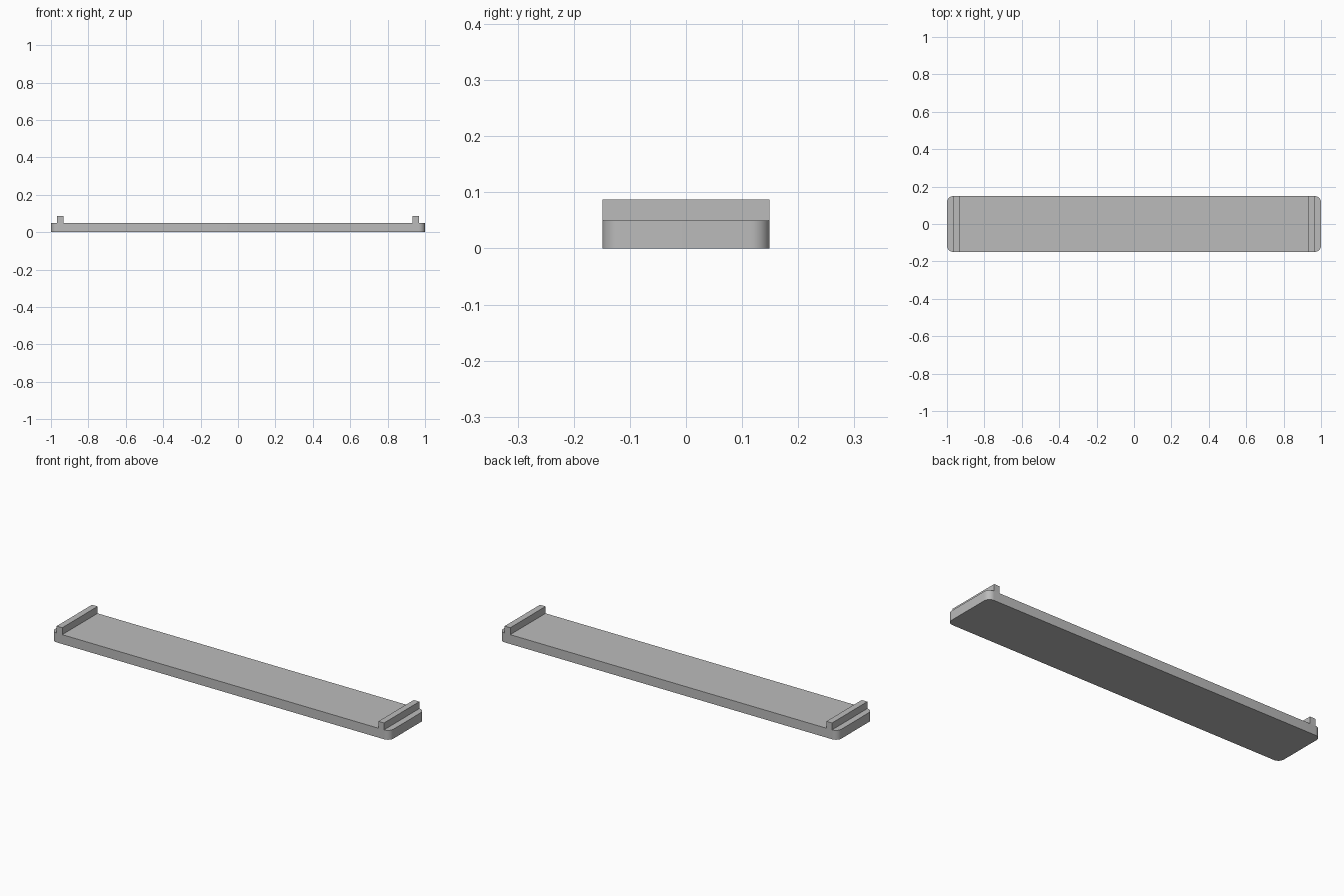
import bpy
import bmesh
from math import cos, sin, pi

if "Cube" in bpy.data.objects:
    bpy.data.objects.remove(bpy.data.objects["Cube"])

HALF_X, HALF_Y = 1.0, 0.149
BASE_TOP, RIB_TOP = 0.05, 0.087
RADIUS, SEGMENTS = 0.033, 12
RIB_INNER, RIB_OUTER = 0.934, 0.967

grey = bpy.data.materials.new("plain grey")
grey.use_nodes = True
colour = (0.5, 0.5, 0.5, 1)
grey.diffuse_color = colour
grey.node_tree.nodes["Principled BSDF"].inputs["Base Color"].default_value = colour


def extrude_outline(name, outline, bottom, top):
    """Solid from a flat counter-clockwise outline."""
    bm = bmesh.new()
    face = bm.faces.new([bm.verts.new((x, y, bottom)) for x, y in outline])
    result = bmesh.ops.extrude_face_region(bm, geom=[face], use_keep_orig=True)
    raised = [v for v in result["geom"] if isinstance(v, bmesh.types.BMVert)]
    bmesh.ops.translate(bm, verts=raised, vec=(0, 0, top - bottom))
    bmesh.ops.recalc_face_normals(bm, faces=bm.faces)
    mesh = bpy.data.meshes.new(name)
    bm.to_mesh(mesh)
    bm.free()
    mesh.materials.append(grey)
    obj = bpy.data.objects.new(name, mesh)
    bpy.context.collection.objects.link(obj)
    return obj


# Long base plate with rounded corners
outline = []
for corner, (sx, sy) in enumerate([(1, 1), (-1, 1), (-1, -1), (1, -1)]):
    for i in range(SEGMENTS + 1):
        a = (corner + i / SEGMENTS) * pi / 2
        outline.append((sx * (HALF_X - RADIUS) + RADIUS * cos(a),
                        sy * (HALF_Y - RADIUS) + RADIUS * sin(a)))
plate = extrude_outline("base_plate", outline, 0, BASE_TOP)
bpy.ops.object.select_all(action='DESELECT')
plate.select_set(True)
bpy.context.view_layer.objects.active = plate
bpy.ops.object.shade_smooth_by_angle()

# Raised cross rib near each end
for side, sign in (("left", 1), ("right", -1)):
    x0, x1 = sorted((sign * RIB_INNER, sign * RIB_OUTER))
    rib = [(x0, -HALF_Y), (x1, -HALF_Y), (x1, HALF_Y), (x0, HALF_Y)]
    extrude_outline(side + "_end_rib", rib, BASE_TOP, RIB_TOP)
